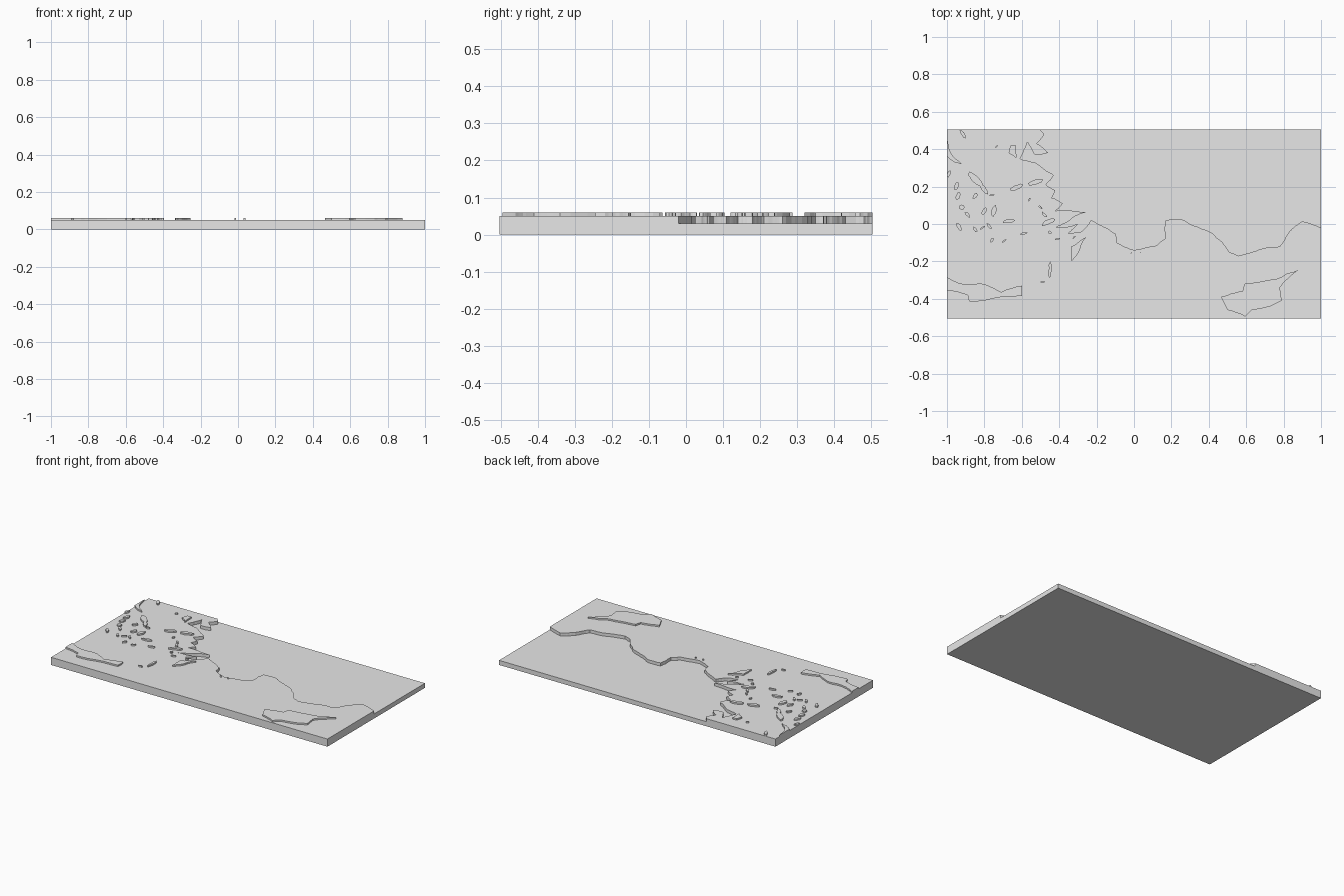
import bpy
import bmesh
import math
import random
from mathutils import Vector

random.seed(7)

# Outlines are written in hundredths of a unit
SCALE = 0.01
EDGE_X, EDGE_Y = 100, 50.4
LAND_TOP, SEA_TOP, ISLAND_TOP = 0.03, 0.05, 0.06

if "Cube" in bpy.data.objects:
    bpy.data.objects.remove(bpy.data.objects["Cube"], do_unlink=True)


def make_material(name, colour):
    material = bpy.data.materials.new(name)
    material.use_nodes = True
    material.diffuse_color = colour
    material.node_tree.nodes["Principled BSDF"].inputs["Base Color"].default_value = colour
    return material


stone = make_material("plain_grey", (0.8, 0.8, 0.8, 1))


def on_border(a, b):
    """True when a segment runs along the rim of the slab."""
    return (abs(a.x) == EDGE_X and a.x == b.x) or (abs(a.y) == EDGE_Y and a.y == b.y)


def clamp(point):
    return Vector((max(-EDGE_X, min(EDGE_X, point.x)), max(-EDGE_Y, min(EDGE_Y, point.y))))


def roughen(points, rounds=3, closed=True):
    """Break each shore segment into smaller uneven ones."""
    points = [clamp(Vector(point)) for point in points]
    for _ in range(rounds):
        result = []
        last = len(points) if closed else len(points) - 1
        for index in range(last):
            start, end = points[index], points[(index + 1) % len(points)]
            result.append(start)
            if not on_border(start, end):
                along = end - start
                sideways = Vector((-along.y, along.x))
                shift = random.uniform(-0.06, 0.06)
                result.append(clamp((start + end) / 2 + sideways * shift))
        if not closed:
            result.append(points[-1])
        points = result
    return points


def add_prism(mesh, outline, low, high):
    """Raise a flat outline into a closed block."""
    bottom = [mesh.verts.new((p.x * SCALE, p.y * SCALE, low)) for p in outline]
    top = [mesh.verts.new((p.x * SCALE, p.y * SCALE, high)) for p in outline]
    mesh.faces.new(reversed(bottom))
    mesh.faces.new(top)
    for index in range(len(outline)):
        following = (index + 1) % len(outline)
        mesh.faces.new((bottom[index], bottom[following], top[following], top[index]))


def make_blocks(name, outlines, low, high):
    mesh = bmesh.new()
    for outline in outlines:
        add_prism(mesh, outline, low, high)
    bmesh.ops.recalc_face_normals(mesh, faces=mesh.faces)
    data = bpy.data.meshes.new(name)
    mesh.to_mesh(data)
    mesh.free()
    data.materials.append(stone)
    part = bpy.data.objects.new(name, data)
    bpy.context.collection.objects.link(part)


def make_island(name, outline):
    make_blocks(name, [roughen(outline, rounds=2)], SEA_TOP, ISLAND_TOP)


def islet(x, y, length, slimness, angle):
    """Uneven oval outline turned to the given angle."""
    turn = math.radians(angle + random.uniform(-15, 15))
    points = []
    for step in range(7):
        around = math.tau * step / 7
        reach = length * random.uniform(0.4, 0.58)
        along, across = math.cos(around) * reach, math.sin(around) * reach * slimness
        points.append((x + along * math.cos(turn) - across * math.sin(turn),
                       y + along * math.sin(turn) + across * math.cos(turn)))
    return roughen(points, rounds=1)


def make_islets(name, slimness, angle, places):
    """Group of small islands, each given by its centre and length."""
    outlines = [islet(x, y, length, slimness, angle) for x, y, length in places]
    make_blocks(name, outlines, SEA_TOP, ISLAND_TOP)


# Shoreline between the low mainland and the higher sea, from east to west
south_shore = [
    (100, -2), (90, 1.5), (83, -4), (78, -12), (65, -14.5), (56, -17), (51, -15), (42, -5),
    (30, 0), (25, 2.5), (17, 2), (16.5, -8), (12, -11.5), (0, -14), (-9, -10), (-10, -5),
    (-17, -1), (-23, 2), (-28, -4),
]
# Broken western shoreline with its headlands and gulfs, from south to north
west_shore = [
    (-35, -5), (-30, 0), (-42, -2), (-32, 4), (-25, 6.5), (-42, 7), (-38, 11), (-44, 14),
    (-42, 18), (-47, 21), (-43, 26), (-53, 33), (-61, 35), (-57, 44), (-53, 37), (-46, 38),
    (-52, 43), (-48, 48), (-50, EDGE_Y),
]
shore = roughen(south_shore + west_shore, closed=False)

# Low mainland and raised sea share the shoreline
mainland_corner = [Vector((EDGE_X, EDGE_Y))]
sea_corners = [Vector((-EDGE_X, EDGE_Y)), Vector((-EDGE_X, -EDGE_Y)), Vector((EDGE_X, -EDGE_Y))]
make_blocks("mainland", [shore + mainland_corner], 0, LAND_TOP)
make_blocks("sea", [shore + sea_corners], 0, SEA_TOP)

# Large islands with their own outlines
make_island("eastern_island", [
    (46.5, -39), (50, -46), (59.5, -49.5), (63, -46), (73, -44), (79, -41), (78, -34),
    (88, -24.5), (76, -29.5), (59, -32), (58, -36), (50, -38),
])
make_island("southern_island", [
    (-EDGE_X, -28.5), (-94, -31.5), (-80, -32), (-71, -36.5), (-60, -33), (-60, -38.5),
    (-80, -41), (-88, -41.5), (-89, -38), (-EDGE_X, -35.5),
])
make_island("central_island", [(-25.5, -7), (-30, -16), (-33.5, -20), (-33.5, -12)])
make_island("northwest_island", [
    (-EDGE_X, 46), (-98, 38), (-92, 32), (-96, 33), (-EDGE_X, 36),
])
make_island("north_island", [(-66, 42), (-63, 42), (-63, 35), (-67, 38)])

# Small islands, grouped by the way they lie
make_islets("falling_islets", 0.4, -45, [
    (-85, 24, 11), (-80, 18.5, 7), (-89, 5, 4), (-85, -3, 4), (-77.5, -1, 4),
    (-93.5, -1.5, 5), (-91.5, 48, 5), (-50, 9, 3), (-48, 5, 4),
])
make_islets("rising_islets", 0.5, 65, [
    (-95, 20, 5), (-94, 15, 5), (-85, 15, 4), (-80, 7, 5), (-75, 7, 6), (-76, -8.5, 3),
    (-56, 13, 2), (-99, 27, 4), (-32, -7, 2),
])
make_islets("level_islets", 0.35, 20, [
    (-63, 19.5, 8), (-52.5, 22.5, 8), (-46, 1, 8), (-67, 1.5, 7), (-69.5, -9, 3),
    (-59, -5, 4), (-76, 15.5, 3), (-81, -2, 3), (-73.5, 41.5, 2), (-49, -31, 3),
    (-41, -8, 3), (-1.5, -15.5, 1), (3.5, -15, 1),
])
make_islets("round_islets", 0.9, 0, [(-92, 9, 3), (-45, -4.5, 2)])
make_islets("narrow_islet", 0.2, 78, [(-45, -25, 9)])
